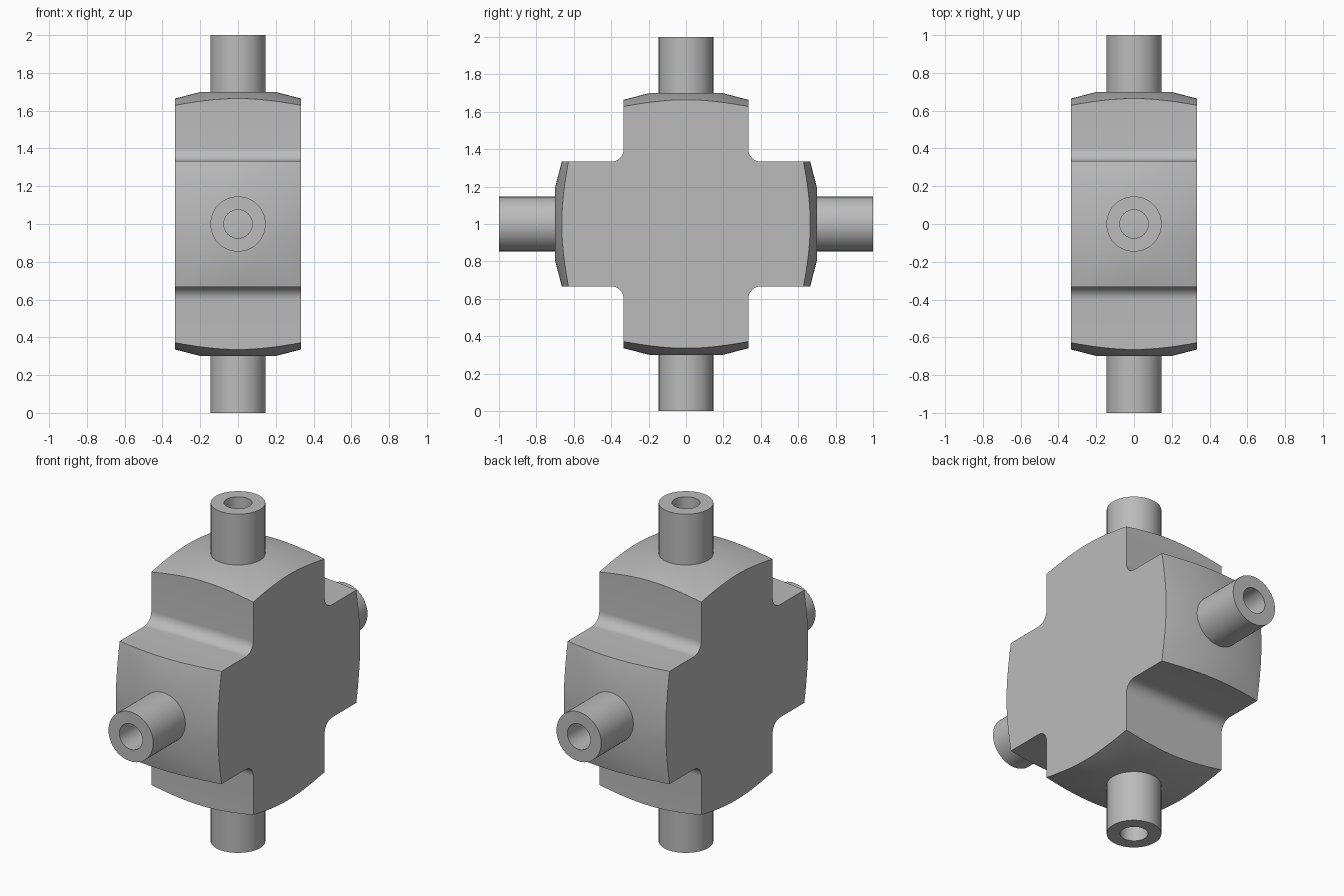
import bpy, bmesh, math
from mathutils import Matrix, Vector

if "Cube" in bpy.data.objects:
    bpy.data.objects.remove(bpy.data.objects["Cube"], do_unlink=True)

HALF = 0.333      # half width of each arm and of the block
CENTRE = Vector((0, 0, 1))

steel = bpy.data.materials.new("grey_steel")
steel.use_nodes = True
GREY = (0.5, 0.5, 0.5, 1)
steel.diffuse_color = GREY
steel.node_tree.nodes["Principled BSDF"].inputs["Base Color"].default_value = GREY


def add_object(name, bm):
    bmesh.ops.remove_doubles(bm, verts=bm.verts, dist=1e-5)
    bmesh.ops.recalc_face_normals(bm, faces=bm.faces)
    mesh = bpy.data.meshes.new(name)
    bm.to_mesh(mesh)
    bm.free()
    mesh.materials.append(steel)
    obj = bpy.data.objects.new(name, mesh)
    bpy.context.collection.objects.link(obj)
    obj.location = CENTRE
    return obj


def lathe(name, profile, turn):
    """Spin (radius, height) points about z, then turn about x."""
    bm = bmesh.new()
    verts = [bm.verts.new((r, 0, z)) for r, z in profile]
    edges = [bm.edges.new(pair) for pair in zip(verts, verts[1:])]
    bmesh.ops.spin(bm, geom=verts + edges, cent=(0, 0, 0), axis=(0, 0, 1),
                   angle=math.tau, steps=96)
    bm.transform(Matrix.Rotation(turn, 4, 'X'))
    return add_object(name, bm)


def activate(obj):
    bpy.ops.object.select_all(action='DESELECT')
    obj.select_set(True)
    bpy.context.view_layer.objects.active = obj


# Cross-shaped block with rounded inner corners
bm = bmesh.new()
outline = []
for k in range(4):
    quarter = [Vector((0, 0.8, -HALF)), Vector((0, 0.8, HALF))]
    for i in range(13):
        a = math.radians(270 - 7.5 * i)
        quarter.append(Vector((0, 0.4 + 0.067 * math.cos(a), 0.4 + 0.067 * math.sin(a))))
    spin = Matrix.Rotation(k * math.pi / 2, 3, 'X')
    outline += [spin @ p for p in quarter]
face = bm.faces.new([bm.verts.new(p - Vector((HALF, 0, 0))) for p in outline])
ext = bmesh.ops.extrude_face_region(bm, geom=[face])
bmesh.ops.translate(bm, vec=(2 * HALF, 0, 0),
                    verts=[g for g in ext["geom"] if isinstance(g, bmesh.types.BMVert)])
block = add_object("cross_block", bm)

# Conical arm ends, trimmed about each axis
cone = [(0, 0.7), (0.195, 0.7), (1.2, 0.44), (1.2, -0.44), (0.195, -0.7), (0, -0.7)]
for name, turn in (("vertical_trim", 0), ("horizontal_trim", math.pi / 2)):
    trim = lathe(name, cone, turn)
    activate(block)
    mod = block.modifiers.new(name, 'BOOLEAN')
    mod.operation = 'INTERSECT'
    mod.solver = 'EXACT'
    mod.object = trim
    bpy.ops.object.modifier_apply(modifier=name)
    bpy.data.objects.remove(trim, do_unlink=True)

# Hollow pins on the four arm ends
pin = [(0, 0.7), (0.075, 0.7), (0.075, 1), (0.146, 1), (0.146, 0.66), (0, 0.66)]
parts = [block]
for k, side in enumerate(("top", "front", "bottom", "back")):
    parts.append(lathe(side + "_pin", pin, k * math.pi / 2))

for part in parts:
    activate(part)
    bpy.ops.object.shade_smooth_by_angle(angle=math.radians(30))
